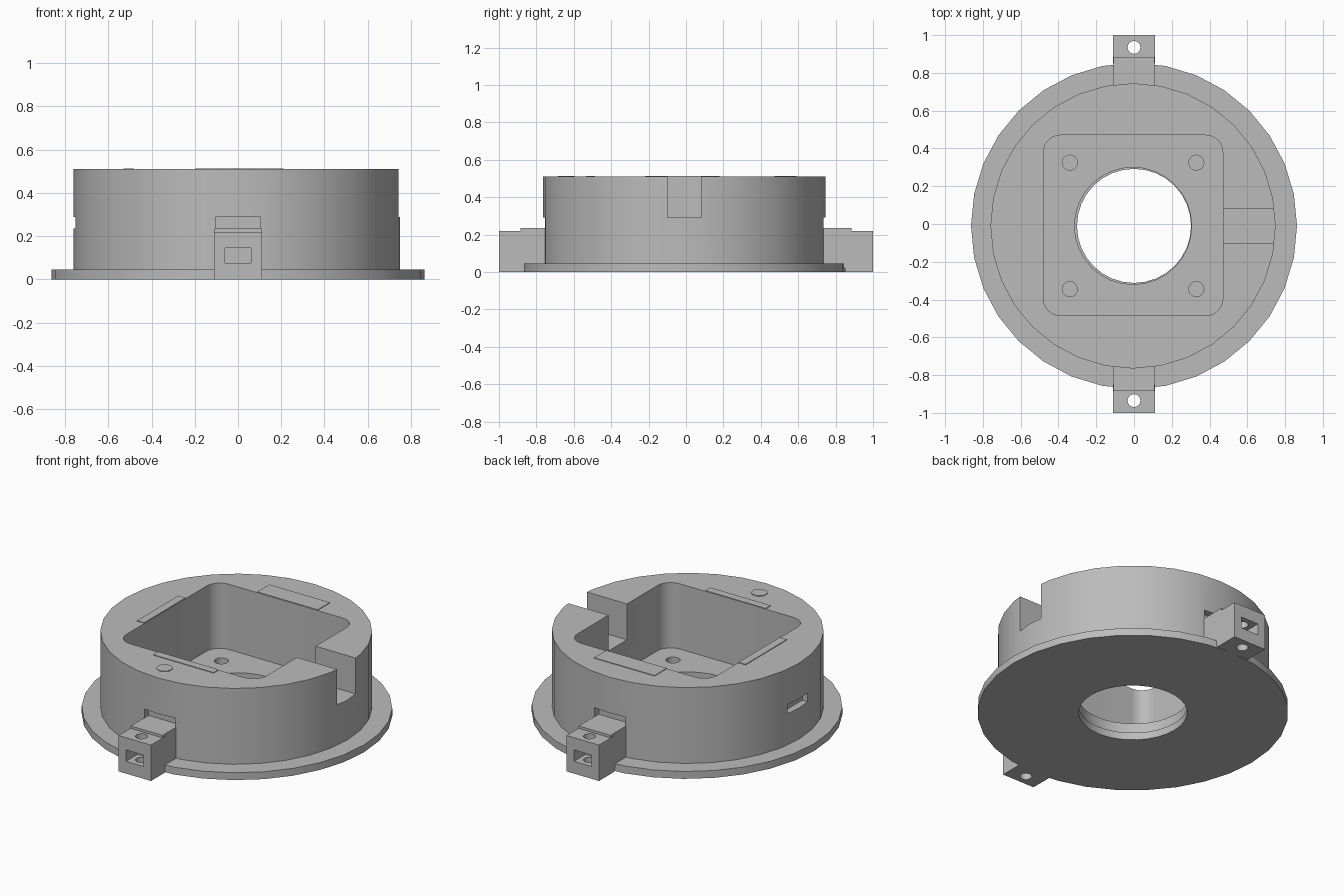
import bpy, bmesh, math

cube = bpy.data.objects.get("Cube")
if cube:
    bpy.data.objects.remove(cube, do_unlink=True)

grey = bpy.data.materials.new("plain_grey")
grey.use_nodes = True
COLOUR = (0.5, 0.5, 0.5, 1)
grey.diffuse_color = COLOUR
grey.node_tree.nodes["Principled BSDF"].inputs["Base Color"].default_value = COLOUR


def prism(name, outline, z0, z1):
    """Extrude a closed outline between two heights."""
    bm = bmesh.new()
    base = bm.faces.new([bm.verts.new((x, y, z0)) for x, y in outline])
    top = bmesh.ops.extrude_face_region(bm, geom=[base])["geom"]
    for v in top:
        if isinstance(v, bmesh.types.BMVert):
            v.co.z = z1
    bmesh.ops.recalc_face_normals(bm, faces=bm.faces)
    mesh = bpy.data.meshes.new(name)
    bm.to_mesh(mesh)
    bm.free()
    mesh.materials.append(grey)
    obj = bpy.data.objects.new(name, mesh)
    bpy.context.collection.objects.link(obj)
    return obj


def arc(cx, cy, r, start, end, steps):
    angles = [math.radians(start + (end - start) * i / steps) for i in range(steps + 1)]
    return [(cx + r * math.cos(a), cy + r * math.sin(a)) for a in angles]


def cylinder(name, cx, cy, r, z0, z1, sides=32):
    return prism(name, arc(cx, cy, r, 0, 360, sides)[:-1], z0, z1)


def box(name, x0, x1, y0, y1, z0, z1):
    return prism(name, [(x0, y0), (x1, y0), (x1, y1), (x0, y1)], z0, z1)


def rounded_box(name, x0, x1, y0, y1, r, z0, z1):
    corners = [(x1 - r, y1 - r), (x0 + r, y1 - r), (x0 + r, y0 + r), (x1 - r, y0 + r)]
    outline = []
    for i, (cx, cy) in enumerate(corners):
        outline += arc(cx, cy, r, 90 * i, 90 * i + 90, 6)
    return prism(name, outline, z0, z1)


def select_only(obj):
    bpy.ops.object.select_all(action='DESELECT')
    obj.select_set(True)
    bpy.context.view_layer.objects.active = obj


def cut(obj, *cutters):
    """Subtract the cutters and discard them."""
    select_only(obj)
    for c in cutters:
        c.hide_render = True
        mod = obj.modifiers.new("cut", 'BOOLEAN')
        mod.operation = 'DIFFERENCE'
        mod.solver = 'EXACT'
        mod.object = c
        bpy.ops.object.modifier_apply(modifier=mod.name)
        bpy.data.objects.remove(c, do_unlink=True)


def smooth(obj):
    select_only(obj)
    bpy.ops.object.shade_smooth_by_angle(angle=math.radians(30))


CX, CY = -0.005, -0.01
TOP, FLOOR = 0.51, 0.11

# Base flange with the central bore
flange = cylinder("base_flange", 0, CY, 0.863, 0, 0.045)
cut(flange, cylinder("bore", 0, CY, 0.302, -0.1, 0.2))
smooth(flange)

# Round housing with square pocket, bore, cable notch and clip slots
housing = cylinder("housing", CX, CY, 0.755, 0.035, TOP)
cut(housing,
    rounded_box("pocket", -0.48, 0.47, -0.485, 0.47, 0.09, FLOOR, 0.7),
    cylinder("bore", CX, CY, 0.31, -0.1, 0.3),
    box("cable_notch", 0.4, 0.9, -0.1, 0.08, 0.29, 0.7),
    box("front_slot", -0.105, 0.105, -0.9, -0.715, 0.235, 0.29),
    box("back_slot", -0.105, 0.105, 0.695, 0.9, 0.235, 0.29),
    box("side_slot", -0.9, -0.715, -0.105, 0.09, 0.235, 0.29))
for x in (-0.34, 0.33):
    for y in (-0.345, 0.325):
        cut(housing, cylinder("screw_hole", x, y, 0.04, 0.06, 0.2, 16))
smooth(housing)

# Mounting lugs: drilled outer block and a taller inner block
for side, s in (("front", -1), ("back", 1)):
    lug = box(side + "_lug", -0.11, 0.11, *sorted((s, s * 0.85)), 0, 0.22)
    cut(lug,
        cylinder("lug_hole", 0, s * 0.935, 0.034, -0.1, 0.4, 16),
        box("lug_window", -0.06, 0.06, *sorted((s * 1.1, s * 0.89)), 0.075, 0.145))
    smooth(lug)
    box(side + "_lug_neck", -0.108, 0.108, *sorted((s * 0.885, s * 0.7)), 0.02, 0.235)

# Thin raised strips and disc on the rim
RIM = (TOP - 0.01, TOP + 0.004)
box("front_rim_strip", -0.2, 0.21, -0.535, -0.487, *RIM)
box("back_rim_strip", -0.2, 0.21, 0.472, 0.59, *RIM)
box("side_rim_strip", -0.53, -0.482, -0.22, 0.18, *RIM)
smooth(cylinder("rim_disc", -0.05, -0.64, 0.045, *RIM, 16))
